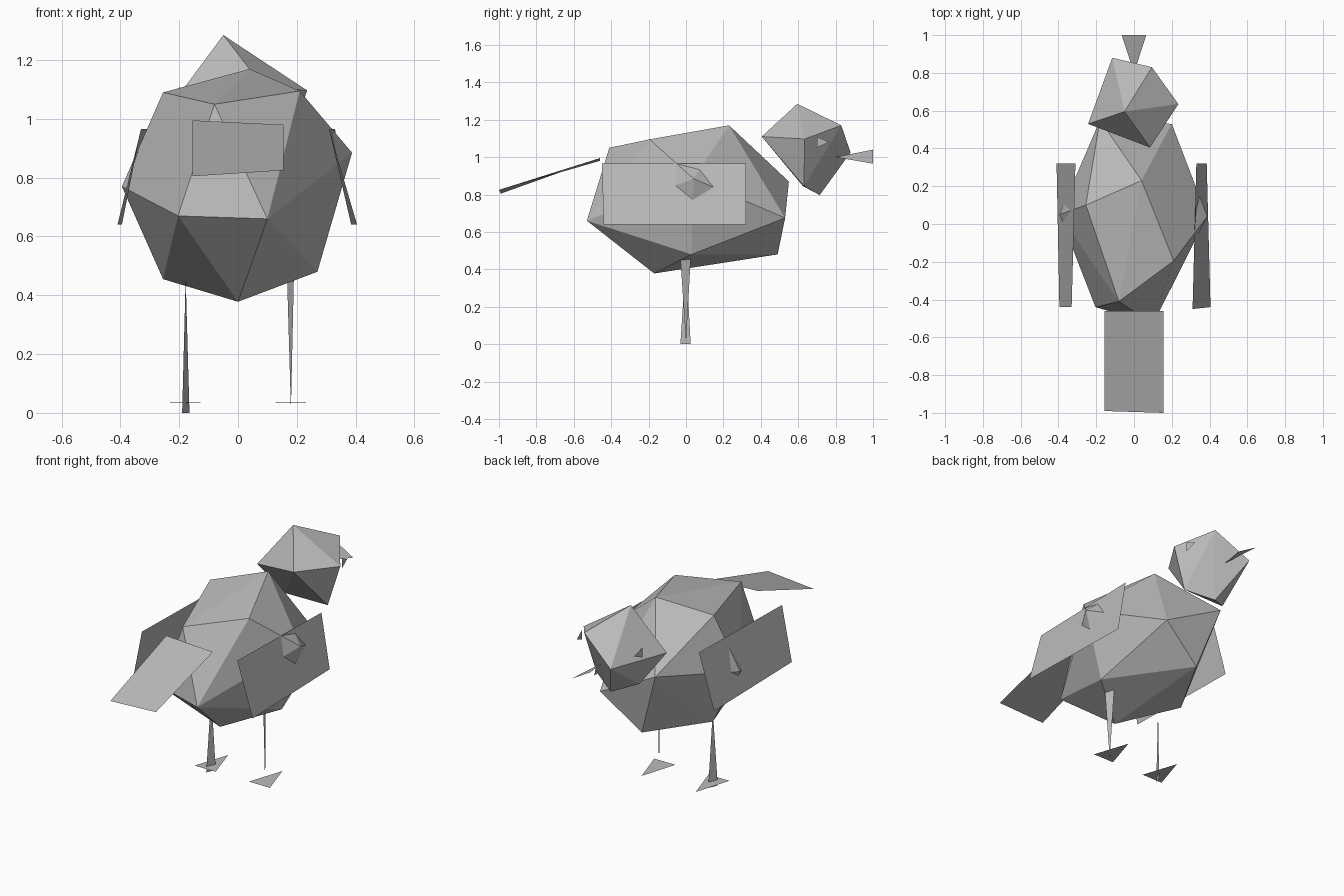
import bpy, bmesh

grey = bpy.data.materials.new("plain_grey")
grey.diffuse_color = (0.5, 0.5, 0.5, 1)


def finish(name, bm):
    mesh = bpy.data.meshes.new(name)
    bm.to_mesh(mesh)
    bm.free()
    mesh.materials.append(grey)
    obj = bpy.data.objects.new(name, mesh)
    bpy.context.collection.objects.link(obj)
    return obj


def hull(name, points):
    """Faceted solid wrapped around a few corner points."""
    bm = bmesh.new()
    for p in points:
        bm.verts.new(p)
    bmesh.ops.convex_hull(bm, input=bm.verts)
    bmesh.ops.delete(bm, geom=[v for v in bm.verts if not v.link_faces], context='VERTS')
    bmesh.ops.recalc_face_normals(bm, faces=bm.faces)
    return finish(name, bm)


def sheet(name, points):
    """Thin flat piece made of one face."""
    bm = bmesh.new()
    bm.faces.new([bm.verts.new(p) for p in points])
    return finish(name, bm)


# Body: rough faceted egg
hull("body", [
    (-.255, .10, 1.09), (.21, -.195, 1.095), (.04, .23, 1.17), (-.08, -.41, 1.05),
    (-.395, .05, .77), (.388, .04, .885),
    (-.204, -.44, .67), (.10, -.53, .66), (.2, .53, .675), (-.18, .55, .87),
    (-.255, .11, .455), (0, -.17, .378), (.27, .03, .48), (-.05, .49, .48)])

# Head: smaller faceted ball at the +y end
hull("head", [
    (-.05, .595, 1.285), (.085, .405, 1.11), (.235, .635, 1.097), (.095, .83, 1.17),
    (-.115, .88, 1.025), (-.243, .53, 1.025),
    (0, .715, .797), (.155, .63, .845), (-.13, .625, .845)])

# Beak: tilted triangle, narrow end in the head
sheet("beak", [(0, .8, 1.0), (.065, 1.0, .965), (-.065, 1.0, 1.04)])

# Tail: slightly twisted sloping plate
sheet("tail", [(-.155, -.46, .995), (-.155, -.99, .805), (.155, -1.0, .825), (.155, -.46, .98)])

# Wings: leaning plates, each with a small twist
sheet("right_wing", [(.31, -.45, .965), (.405, -.44, .64), (.385, .32, .64), (.33, .32, .965)])
sheet("left_wing", [(-.33, -.44, .965), (-.31, .32, .965), (-.41, .32, .64), (-.395, -.44, .64)])

# Legs: slivers, one tapering upward and the other downward
sheet("left_leg", [(-.178, 0, .46), (-.19, -.03, 0), (-.165, .025, 0)])
sheet("right_leg", [(.18, 0, .01), (.19, -.03, .46), (.167, .025, .46)])

# Eyes and feet
for side, s in (("right", 1), ("left", -1)):
    sheet(side + "_eye", [(s * .2, .70, 1.11), (s * .2, .70, 1.05), (s * .19, .765, 1.08)])
    sheet(side + "_foot", [(s * .18 - .07, -.055, .035), (s * .18 + .07, -.055, .035),
                           (s * .18, .165, .033)])
